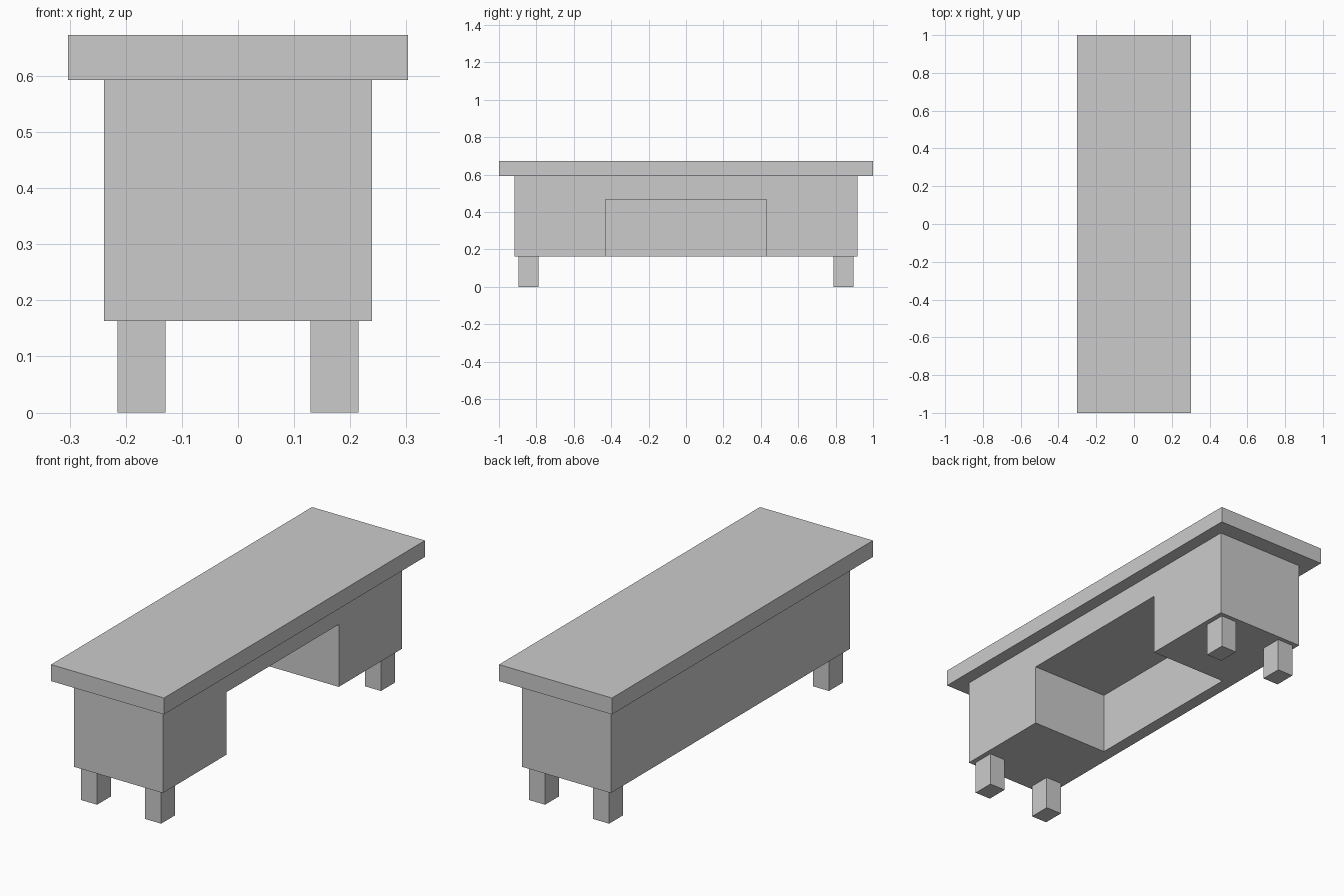
import bpy

if "Cube" in bpy.data.objects:
    bpy.data.objects.remove(bpy.data.objects["Cube"])


def box(name, x, y, z):
    """Box from (min, max) ranges on each axis."""
    mid = [(r[0] + r[1]) / 2 for r in (x, y, z)]
    size = [r[1] - r[0] for r in (x, y, z)]
    bpy.ops.mesh.primitive_cube_add(size=1, location=mid)
    ob = bpy.context.object
    ob.name = name
    ob.scale = size
    bpy.ops.object.transform_apply(location=True, rotation=True, scale=True)
    return ob


# Overhanging top slab
box("table_top", (-0.303, 0.303), (-1, 1), (0.593, 0.673))

# Body with a knee recess open to +x and below, closed at the back
body = box("body", (-0.239, 0.239), (-0.917, 0.917), (0.163, 0.593))
cutter = box("recess_cutter", (-0.178, 0.4), (-0.431, 0.431), (0.05, 0.466))
cutter.hide_render = True
cutter.display_type = 'WIRE'
cut = body.modifiers.new("recess", 'BOOLEAN')
cut.operation = 'DIFFERENCE'
cut.solver = 'EXACT'
cut.object = cutter
bpy.context.view_layer.objects.active = body
bpy.ops.object.modifier_apply(modifier=cut.name)
bpy.data.objects.remove(cutter)

# Four short legs, mirrored across both axes
legs = box("legs", (0.129, 0.215), (0.789, 0.896), (0, 0.163))
mirror = legs.modifiers.new("mirror", 'MIRROR')
mirror.use_axis = (True, True, False)
